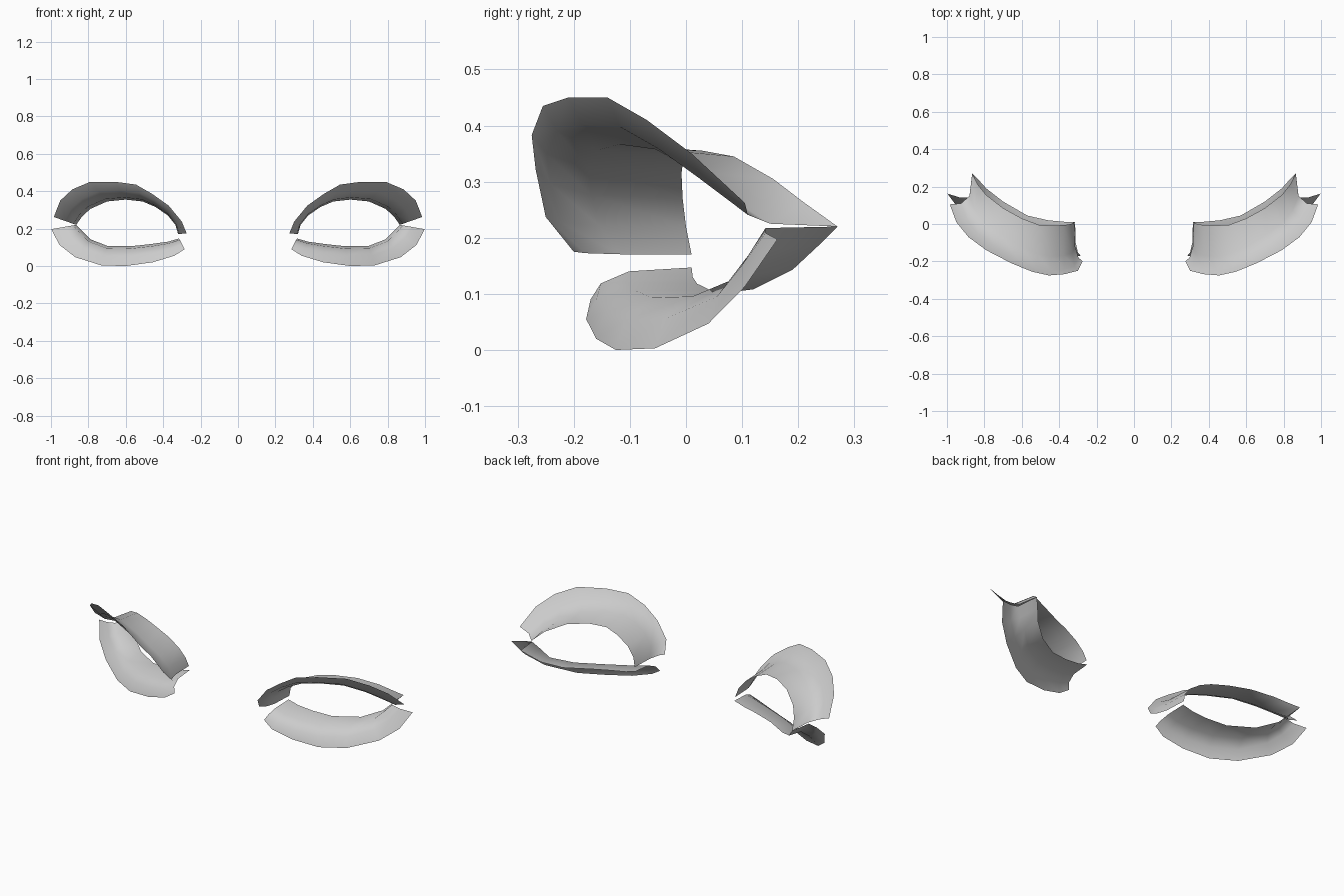
import bpy, bmesh
from mathutils import Vector

if "Cube" in bpy.data.objects:
    bpy.data.objects.remove(bpy.data.objects["Cube"])

grey = bpy.data.materials.new("lid_grey")
grey.diffuse_color = (0.6, 0.6, 0.6, 1)
grey.use_nodes = True
grey.node_tree.nodes["Principled BSDF"].inputs["Base Color"].default_value = grey.diffuse_color

# Rim edges from the inner eye corner to the outer corner
UPPER_OUT = [(.275, -.2, .175), (.30, -.25, .237), (.37, -.268, .322), (.455, -.275, .383),
             (.545, -.255, .435), (.655, -.21, .45), (.79, -.14, .45), (.885, -.07, .41),
             (.95, .01, .35), (.985, .105, .262)]
UPPER_IN = [(.32, .01, .17), (.335, .0, .22), (.375, -.006, .27), (.44, -.008, .315),
            (.51, -.004, .345), (.60, .03, .355), (.70, .085, .345), (.79, .155, .305),
            (.835, .21, .263), (.865, .27, .22)]
LOWER_OUT = [(.285, -.17, .09), (.34, -.178, .055), (.455, -.16, .02), (.60, -.125, .0),
             (.73, -.055, .003), (.87, .04, .047), (.955, .105, .113), (.998, .163, .197)]
LOWER_IN = [(.315, .01, .147), (.375, .012, .13), (.46, .02, .118), (.57, .045, .106),
            (.70, .12, .108), (.79, .19, .143), (.83, .235, .185), (.865, .27, .22)]


def lid(name, outer, inner, side, flip, depth_end):
    """Curved strip: the section runs inwards first, then bends back into the opening."""
    bm = bmesh.new()
    cols = []
    n = len(outer)
    for i, (a, b) in enumerate(zip(outer, inner)):
        a, b = Vector(a), Vector(b)
        # the two middle rings get shallower close to the outer corner
        k = max(0, (i - (n - 3)) / 2)
        d1 = .1 + (depth_end[0] - .1) * k
        d2 = .38 + (depth_end[1] - .38) * k
        col = []
        for radial, depth in ((0, 0), (.5, d1), (.88, d2), (1, 1)):
            p = a.lerp(b, radial)
            p.y = a.y + (b.y - a.y) * depth
            p.x *= side
            col.append(bm.verts.new(p))
        cols.append(col)
    for c, d in zip(cols, cols[1:]):
        for j in range(3):
            f = [c[j], d[j], d[j + 1], c[j + 1]]
            if flip != (side < 0):
                f.reverse()
            bm.faces.new(f).smooth = True
    mesh = bpy.data.meshes.new(name)
    bm.to_mesh(mesh)
    bm.free()
    mesh.materials.append(grey)
    ob = bpy.data.objects.new(name, mesh)
    bpy.context.collection.objects.link(ob)


# Mirrored pair of upper and lower lids, facing the front
for side, tag in ((1, "right"), (-1, "left")):
    lid("upper_lid_" + tag, UPPER_OUT, UPPER_IN, side, True, (.03, .27))
    lid("lower_lid_" + tag, LOWER_OUT, LOWER_IN, side, False, (-.2, -.2))
